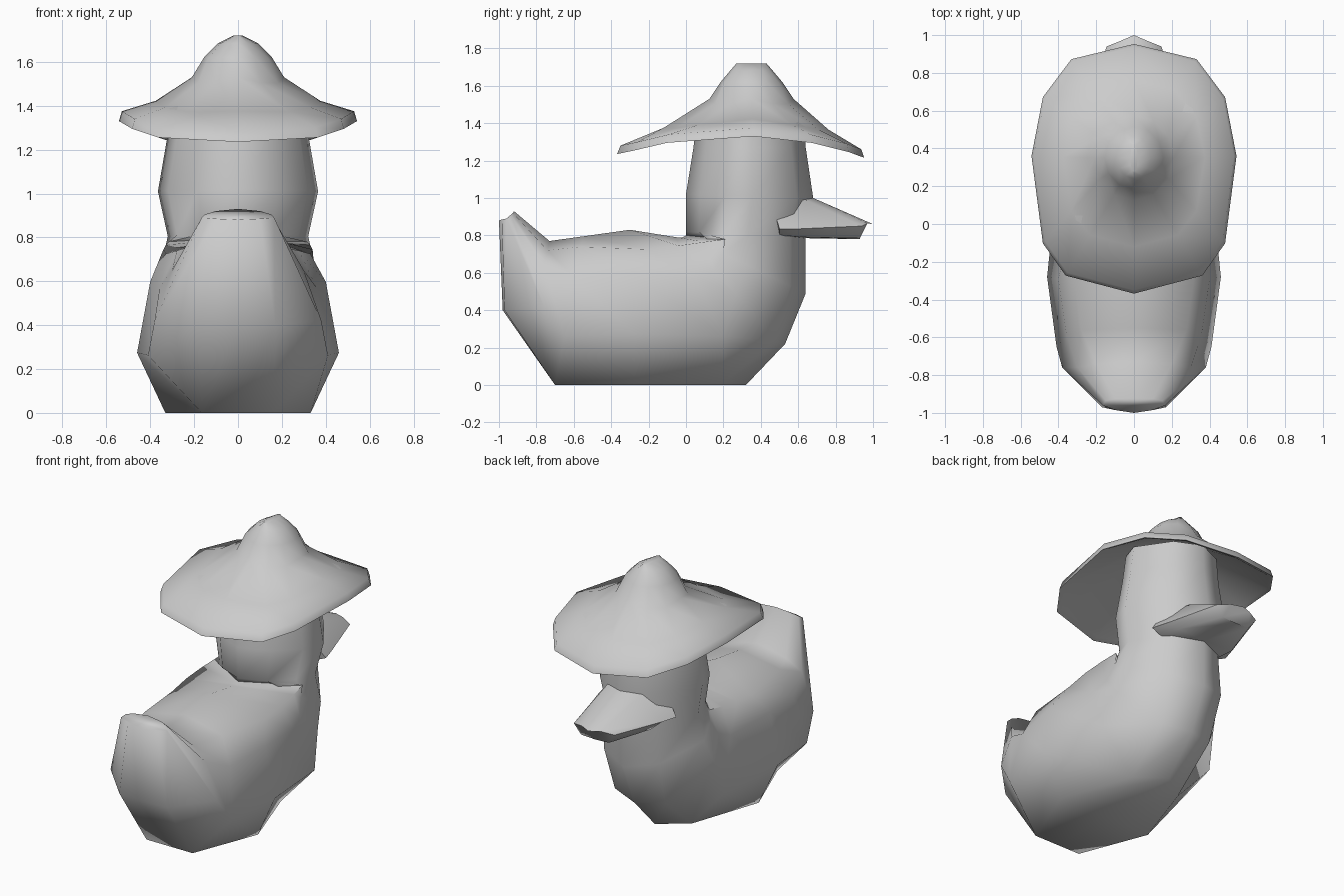
import bpy, bmesh, math

cube = bpy.data.objects.get("Cube")
if cube:
    bpy.data.objects.remove(cube, do_unlink=True)

GREY = (0.6, 0.6, 0.6, 1)
grey = bpy.data.materials.new("plain grey")
grey.use_nodes = True
grey.diffuse_color = GREY
grey.node_tree.nodes["Principled BSDF"].inputs["Base Color"].default_value = GREY


def loft(name, rings, angle):
    """Skin a list of equal-length closed rings and cap both ends."""
    bm = bmesh.new()
    loops = [[bm.verts.new(p) for p in ring] for ring in rings]
    n = len(loops[0])
    for a, b in zip(loops, loops[1:]):
        for i in range(n):
            j = (i + 1) % n
            bm.faces.new((a[i], a[j], b[j], b[i]))
    bm.faces.new(loops[0])
    bm.faces.new(loops[-1])
    bmesh.ops.recalc_face_normals(bm, faces=bm.faces)
    mesh = bpy.data.meshes.new(name)
    bm.to_mesh(mesh)
    bm.free()
    mesh.materials.append(grey)
    obj = bpy.data.objects.new(name, mesh)
    bpy.context.collection.objects.link(obj)
    bpy.ops.object.select_all(action="DESELECT")
    obj.select_set(True)
    bpy.context.view_layer.objects.active = obj
    bpy.ops.object.shade_smooth_by_angle(angle=math.radians(angle))


def mirrored(half):
    """Close a half ring whose first and last points lie on the middle plane."""
    return half + [(-x, y, z) for x, y, z in half[-2:0:-1]]


# Body and neck: sections fan from the tail, along the belly and up the neck
NECK = [(0, 0), (.5, .11), (.87, .31), (1, .52), (.55, .87), (0, 1)]
TRUNK = [(0, 0), (.68, .07), (.87, .28), (1, .67), (.72, 1), (0, 1)]


def section(inner, outer, width, shape, shoulder=None, corner=None):
    """Cross-section between two middle points, with optional placed points."""
    half = [(x * width,
             inner[0] + (outer[0] - inner[0]) * t,
             inner[1] + (outer[1] - inner[1]) * t) for x, t in shape]
    if shoulder:
        half[1] = shoulder
    if corner:
        half[4] = corner
    return mirrored(half)


tail_tip = mirrored([(0, -.92, .93), (.1, -.925, .92), (.15, -.935, .905),
                     (.165, -.96, .89), (.1, -.985, .885), (0, -1, .88)])
tail_root = mirrored([(0, -.73, .77), (.2, -.74, .72), (.3, -.76, .65),
                      (.38, -.76, .42), (.17, -.97, .4), (0, -.98, .4)])

loft("body", [
    tail_tip,
    tail_root,
    section((-.55, .795), (-.7, 0), .41, TRUNK, corner=(.165, -.7, 0)),
    section((-.3, .83), (-.27, 0), .46, TRUNK, shoulder=(.33, -.2, .725)),
    section((-.05, .79), (.32, 0), .41, TRUNK, (.34, -.04, .745), (.175, .19, 0)),
    section((-.02, .79), (.53, .22), .385, NECK, (.33, .1, .765), (.18, .47, .24)),
    section((0, .8), (.64, .49), .36, NECK, (.315, .21, .78)),
    section((0, .82), (.64, .79), .32, NECK),
    section((0, 1.02), (.68, 1), .365, NECK),
    section((.04, 1.27), (.64, 1.27), .32, NECK),
    section((.06, 1.44), (.63, 1.44), .3, NECK),
], 80)

# Hat: a drooping brim swept in towards a rounded crown
RIM = [(0, .95, 1.26), (.33, .87, 1.29), (.48, .67, 1.34), (.54, .36, 1.375),
       (.48, -.1, 1.34), (.36, -.27, 1.3), (0, -.365, 1.28)]
CENTRE_Y = .35


def brim(scale, drop):
    return mirrored([(x * scale, CENTRE_Y + (y - CENTRE_Y) * scale, z - drop)
                     for x, y, z in RIM])


def oval(rx, ry, z, dip=0):
    """Ring around the crown, optionally dipping on its diagonals."""
    return mirrored([(rx * math.sin(a), CENTRE_Y + ry * math.cos(a),
                      z - dip * abs(math.sin(2 * a)))
                     for a in (math.pi * i / 6 for i in range(7))])


def blend(a, b, t):
    return [tuple(u + (v - u) * t for u, v in zip(p, q)) for p, q in zip(a, b)]


crown_base = oval(.21, .225, 1.53, .03)
loft("hat", [
    oval(.23, .23, 1.48),
    brim(.96, .035),
    brim(1.005, .045),
    brim(.98, 0),
    blend(brim(1, .06), crown_base, .5),
    crown_base,
    oval(.155, .165, 1.62),
    oval(.09, .11, 1.685),
    oval(.02, .08, 1.72),
], 100)

# Bill: a ridged wedge, wide at the cheeks and blunt at the tip
loft("bill", [
    mirrored([(0, .45, 1.04), (.15, .45, 1), (.28, .5, .835), (.2, .5, .8), (0, .5, .79)]),
    mirrored([(0, .68, 1), (.12, .65, .985), (.25, .6, .835), (.2, .65, .79), (0, .65, .785)]),
    mirrored([(0, 1, .86), (.07, .97, .865), (.145, .94, .85), (.1, .93, .785), (0, .93, .78)]),
], 60)
